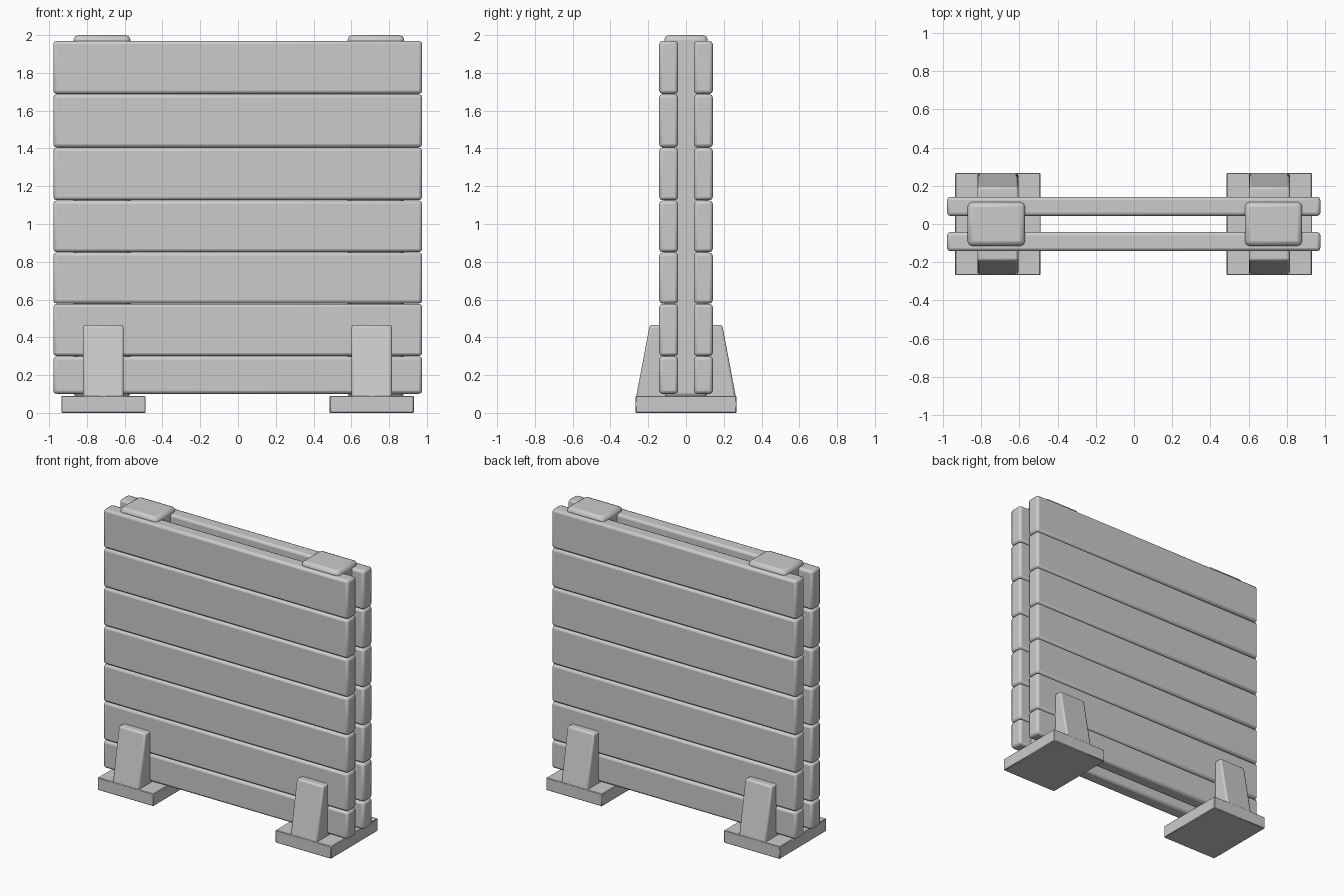
import bpy, bmesh

if "Cube" in bpy.data.objects:
    bpy.data.objects.remove(bpy.data.objects["Cube"])


def finish(name, bm, bevel, segments=2):
    bmesh.ops.recalc_face_normals(bm, faces=bm.faces)
    mesh = bpy.data.meshes.new(name)
    bm.to_mesh(mesh)
    bm.free()
    obj = bpy.data.objects.new(name, mesh)
    bpy.context.collection.objects.link(obj)
    if bevel:
        mod = obj.modifiers.new("bevel", 'BEVEL')
        mod.width = bevel
        mod.segments = segments
    return obj


def box(name, lo, hi, bevel, segments=2):
    bm = bmesh.new()
    bmesh.ops.create_cube(bm, size=1)
    for v in bm.verts:
        v.co = [(lo[i] + hi[i]) / 2 + v.co[i] * (hi[i] - lo[i]) for i in range(3)]
    return finish(name, bm, bevel, segments)


def prism(name, profile, x0, x1, bevel):
    # extrude a (y, z) profile along x
    bm = bmesh.new()
    face = bm.faces.new([bm.verts.new((x0, y, z)) for y, z in profile])
    ext = bmesh.ops.extrude_face_region(bm, geom=[face])
    for v in ext["geom"]:
        if isinstance(v, bmesh.types.BMVert):
            v.co.x = x1
    return finish(name, bm, bevel)


# horizontal planks, front and back rows
levels = [0.10, 0.30, 0.578, 0.85, 1.125, 1.405, 1.688, 1.97]
for side, y0, y1 in (("front", -0.142, -0.042), ("back", 0.042, 0.142)):
    for i, (z0, z1) in enumerate(zip(levels, levels[1:])):
        box(f"{side}_plank_{i + 1}", (-0.978, y0, z0 + 0.001),
            (0.975, y1, z1 - 0.001), 0.017)

# posts, base plates and tapered braces
brace = [(-0.267, 0.07), (0.267, 0.07), (0.192, 0.465), (-0.192, 0.465)]
for side, post_x, base_x in (("left", -0.72, -0.7125), ("right", 0.73, 0.708)):
    box(f"{side}_post", (post_x - 0.15, -0.115, 0.08),
        (post_x + 0.15, 0.115, 2.0), 0.025)
    box(f"{side}_base_plate", (base_x - 0.223, -0.267, 0),
        (base_x + 0.223, 0.267, 0.09), 0.004, 1)
    prism(f"{side}_brace", brace, base_x - 0.107, base_x + 0.107, 0.012)

# shade the rounded edges smooth
bpy.ops.object.select_all(action='SELECT')
bpy.context.view_layer.objects.active = bpy.context.selected_objects[0]
bpy.ops.object.shade_smooth_by_angle()
